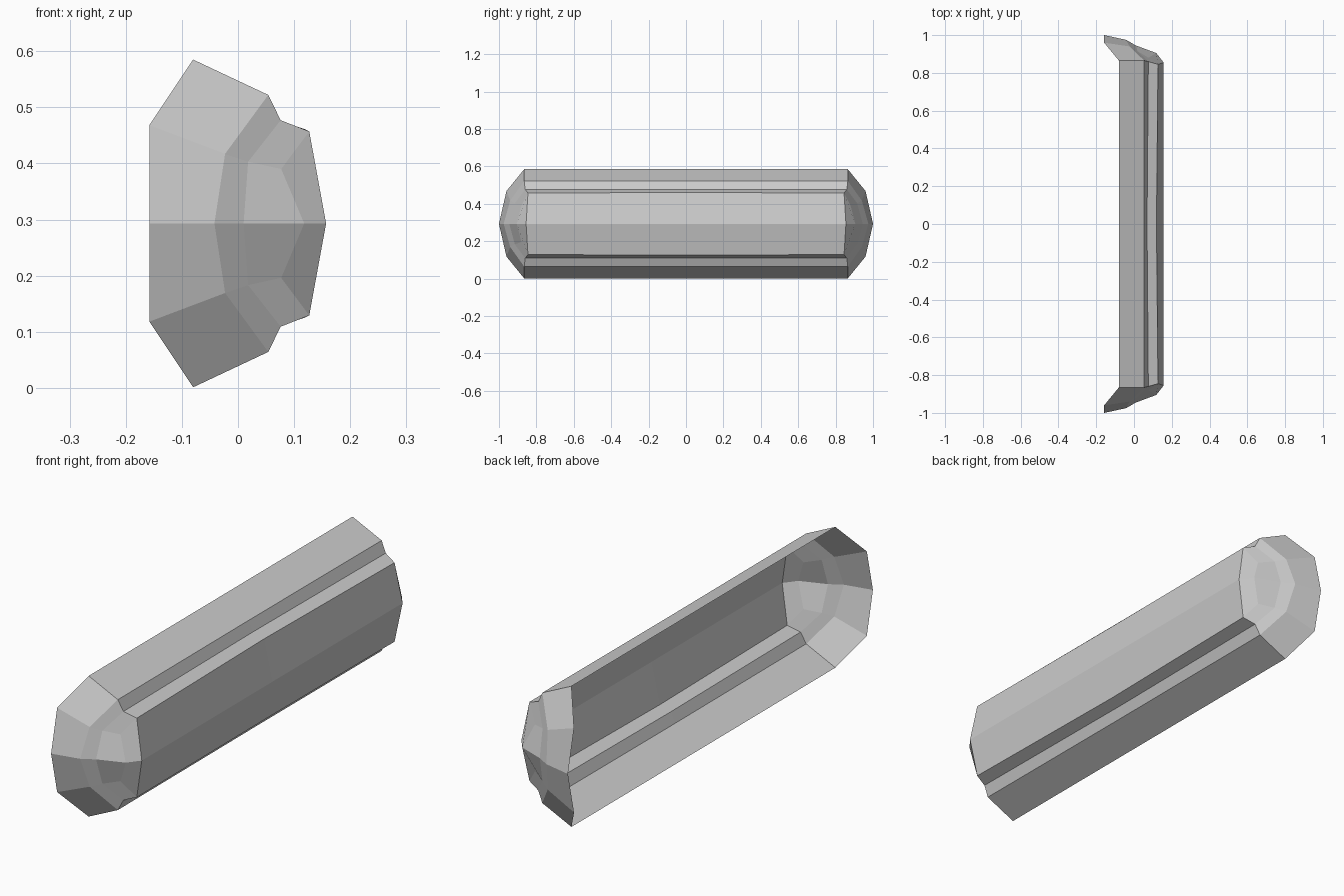
import bpy
import bmesh

cube = bpy.data.objects.get("Cube")
if cube:
    bpy.data.objects.remove(cube)

MID_Z = 0.293  # height of the horizontal symmetry plane

grey = bpy.data.materials.new("light_grey")
grey.use_nodes = True
colour = (0.6, 0.6, 0.6, 1)
grey.diffuse_color = colour
grey.node_tree.nodes["Principled BSDF"].inputs["Base Color"].default_value = colour

# Cross-sections of one quarter, running from the open rim to the crest
middle = [(-0.08, 0, 0.585), (0.052, 0, 0.522), (0.069, 0, 0.477),
          (0.119, 0, 0.461), (0.157, 0, MID_Z)]
trough_end = [(-0.08, 0.865, 0.585), (0.054, 0.865, 0.522), (0.076, 0.86, 0.477),
              (0.127, 0.845, 0.457), (0.157, 0.855, MID_Z)]
cap_shoulder = [(-0.158, 0.96, 0.468), (-0.023, 0.94, 0.417),
                (0.018, 0.915, 0.403), (0.077, 0.88, 0.39)]
cap_centre = [(-0.158, 1.0, MID_Z), (-0.042, 0.975, MID_Z),
              (0.01, 0.945, MID_Z), (0.118, 0.905, MID_Z)]

bm = bmesh.new()


def add_section(points):
    return [bm.verts.new((x, y, z - MID_Z)) for x, y, z in points]


def bridge(a, b):
    for i in range(min(len(a), len(b)) - 1):
        bm.faces.new((a[i], a[i + 1], b[i + 1], b[i]))


sections = [add_section(s) for s in (middle, trough_end, cap_shoulder, cap_centre)]
for a, b in zip(sections, sections[1:]):
    bridge(a, b)

# Facet that joins the cap to the crest of the trough
_, end, shoulder, centre = sections
bm.faces.new((end[3], end[4], centre[3], shoulder[3]))

mesh = bpy.data.meshes.new("trough_shell")
bm.to_mesh(mesh)
bm.free()
mesh.materials.append(grey)

# Open faceted shell, mirrored to both ends and to the lower half
shell = bpy.data.objects.new("trough_shell", mesh)
shell.location.z = MID_Z
bpy.context.collection.objects.link(shell)
mirror = shell.modifiers.new("Mirror", 'MIRROR')
mirror.use_axis = (False, True, True)
mirror.use_clip = True
mirror.merge_threshold = 0.0005
